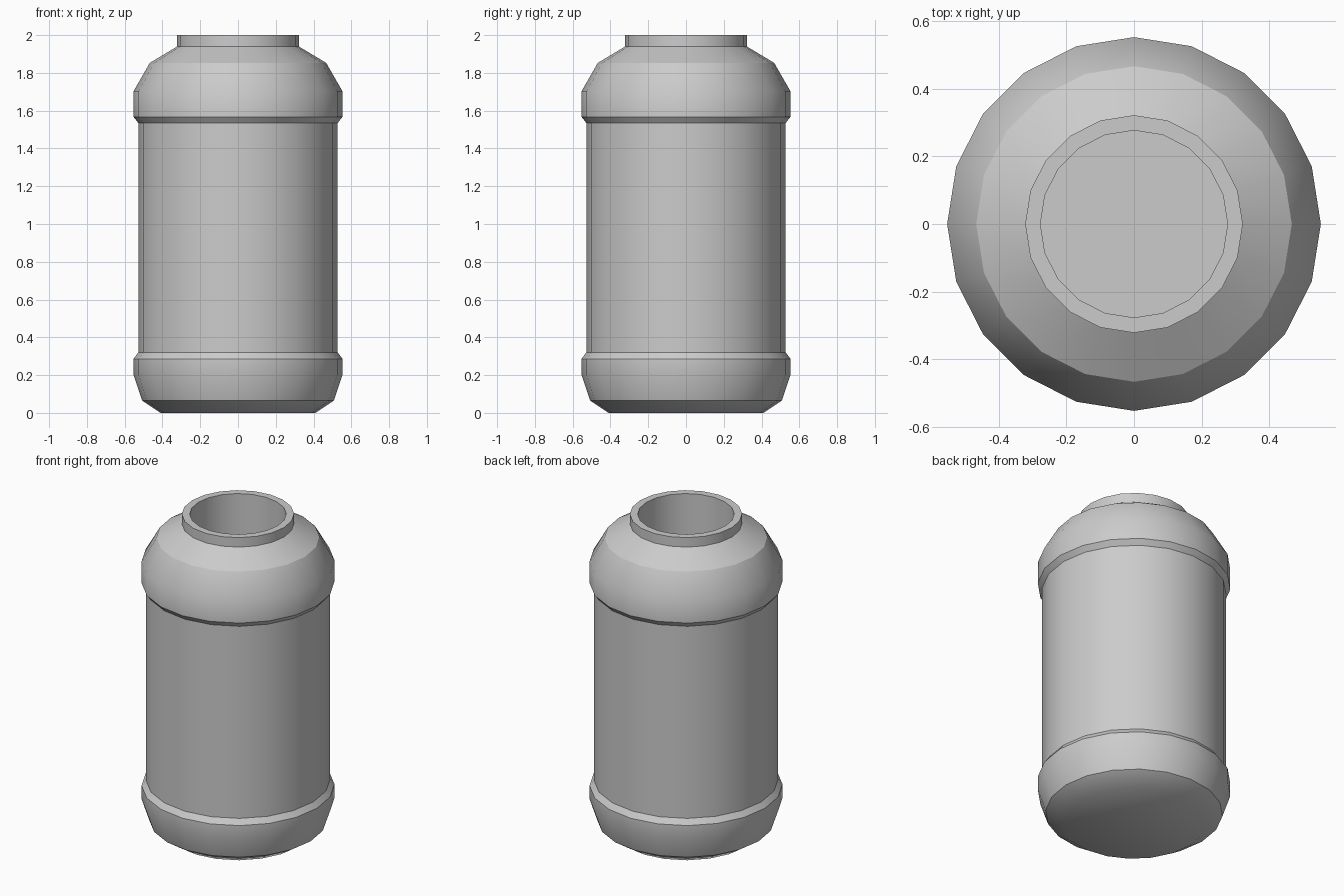
import bpy, bmesh, math

cube = bpy.data.objects.get("Cube")
if cube:
    bpy.data.objects.remove(cube)

SIDES = 20

grey = bpy.data.materials.new("light_grey")
grey.use_nodes = True
colour = (0.6, 0.6, 0.6, 1)
grey.diffuse_color = colour
grey.node_tree.nodes["Principled BSDF"].inputs["Base Color"].default_value = colour

# Canister profile from the base, over the shoulder and down the bore:
# radius, height, whether the ring is a hard edge
profile = [
    (0.41, 0.0, False), (0.508, 0.065, True),       # base chamfer
    (0.553, 0.2, False), (0.553, 0.286, True),      # lower band
    (0.528, 0.32, True), (0.528, 1.535, True),      # straight body
    (0.553, 1.567, True), (0.553, 1.703, False),    # upper band
    (0.467, 1.853, True), (0.322, 1.94, True),      # shoulder
    (0.322, 2.0, True), (0.277, 2.0, True),         # neck and rim
    (0.277, 0.6, True),                             # bore floor
]


def lathe(name, points, material):
    bm = bmesh.new()
    rings = []
    for radius, z, _ in points:
        angles = [2 * math.pi * i / SIDES for i in range(SIDES)]
        rings.append([bm.verts.new((radius * math.cos(a), radius * math.sin(a), z))
                      for a in angles])
    for low, high in zip(rings, rings[1:]):
        for i in range(SIDES):
            j = (i + 1) % SIDES
            bm.faces.new((low[i], low[j], high[j], high[i]))
    bm.faces.new(rings[0][::-1])
    bm.faces.new(rings[-1])
    for face in bm.faces:
        face.smooth = True
    for ring, (_, _, hard) in zip(rings, points):
        for i in range(SIDES):
            bm.edges.get((ring[i], ring[(i + 1) % SIDES])).smooth = not hard
    mesh = bpy.data.meshes.new(name)
    bm.to_mesh(mesh)
    bm.free()
    mesh.materials.append(material)
    obj = bpy.data.objects.new(name, mesh)
    bpy.context.collection.objects.link(obj)
    return obj


lathe("canister", profile, grey)
